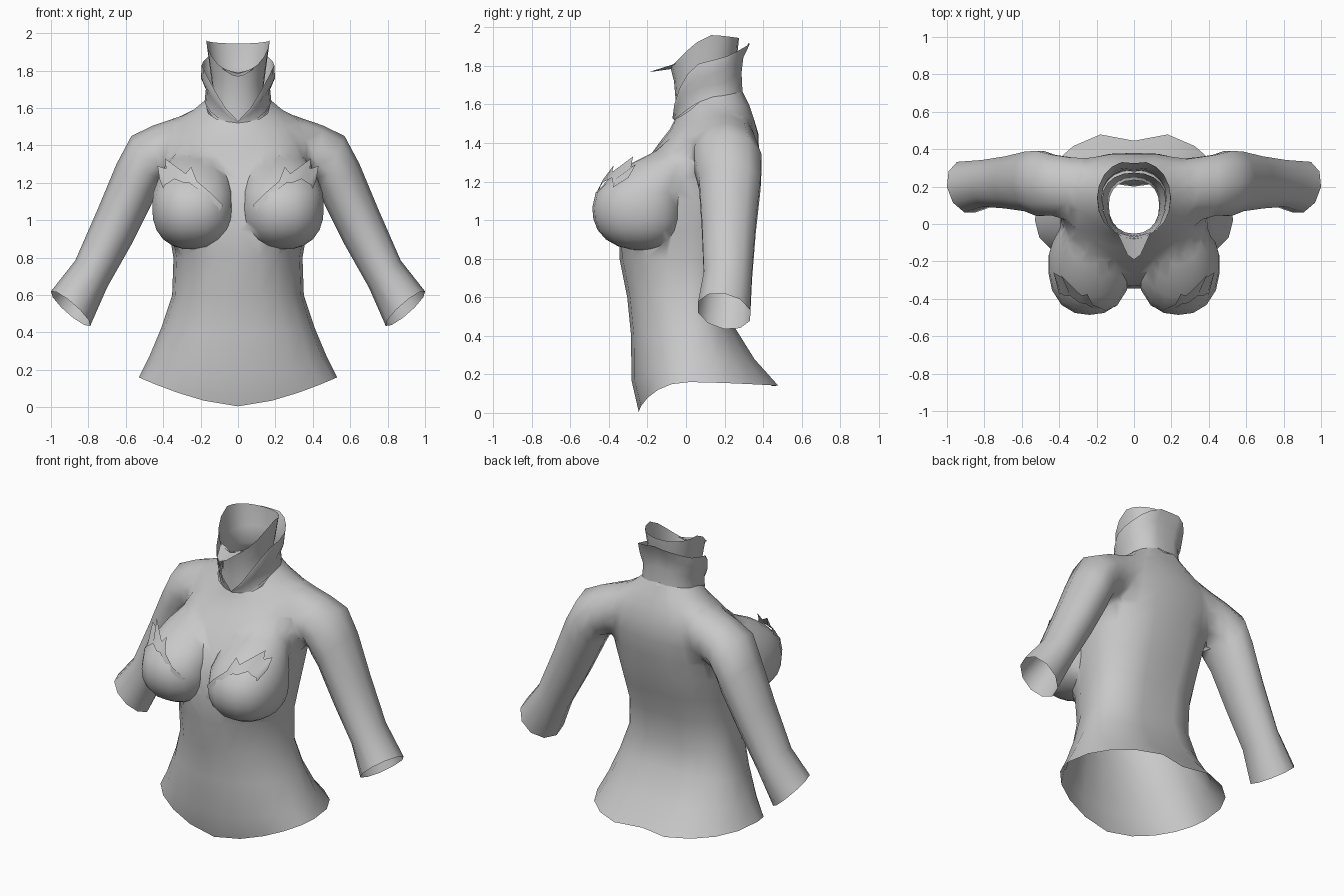
import bpy, bmesh, math
from mathutils import Vector

if "Cube" in bpy.data.objects:
    bpy.data.objects.remove(bpy.data.objects["Cube"])

grey = bpy.data.materials.new("plain_grey")
grey.diffuse_color = (0.58, 0.58, 0.58, 1)
grey.use_nodes = True
grey.node_tree.nodes["Principled BSDF"].inputs["Base Color"].default_value = grey.diffuse_color


def add(name, bm, mirror=False):
    """Turn a bmesh into an object, optionally mirrored across x."""
    bmesh.ops.recalc_face_normals(bm, faces=bm.faces)
    mesh = bpy.data.meshes.new(name)
    bm.to_mesh(mesh)
    bm.free()
    mesh.materials.append(grey)
    mesh.materials.append(grey)
    ob = bpy.data.objects.new(name, mesh)
    bpy.context.collection.objects.link(ob)
    if mirror:
        ob.modifiers.new("Mirror", 'MIRROR')
    return ob


def activate(ob):
    bpy.ops.object.select_all(action='DESELECT')
    ob.select_set(True)
    bpy.context.view_layer.objects.active = ob


def smooth(ob, angle=60):
    activate(ob)
    bpy.ops.object.shade_smooth_by_angle(angle=math.radians(angle))


def loft(rings, caps=False):
    """Tube through closed rings; caps (slot 1) are cut open again after joining."""
    bm = bmesh.new()
    rows = [[bm.verts.new(p) for p in r] for r in rings]
    n = len(rows[0])
    for a, b in zip(rows, rows[1:]):
        for i in range(n):
            j = (i + 1) % n
            bm.faces.new((a[i], a[j], b[j], b[i]))
    if caps:
        for row in (rows[0], rows[-1]):
            mid = bm.verts.new(sum((p.co for p in row), Vector()) / n)
            for i in range(n):
                bm.faces.new((row[i], row[(i + 1) % n], mid)).material_index = 1
    return bm


def body_ring(zf, zs, zb, w, yf, yb, ys, bulge=0.0, vee=0.0, groove=0.025, n=20):
    """Ring with own front, side and back heights and depths.
    bulge fills the chest beside the middle, vee points the front edge,
    groove dents the spine."""
    pts = []
    for i in range(n):
        t = 2 * math.pi * i / n
        c, s = math.cos(t), math.sin(t)
        end_y, end_z = (yf, zf) if c > 0 else (yb, zb)
        y = ys + (end_y - ys) * abs(c) ** 0.9
        lift = 1 - abs(s) ** vee if vee and c > 0 else abs(c) ** 1.3
        z = zs + (end_z - zs) * lift
        if c > 0:
            y -= bulge * math.sin(2 * t) ** 2
        if i == n // 2:
            y -= groove
        pts.append((w * math.copysign(abs(s) ** 0.92, s), y, z))
    return pts


# Torso: open hem with a front point, waist, full chest and shoulder slope
torso_rings = [
    (.005, .16, .14, .53, -.245, .50, .02, 0, 1.4, .055),
    (.17, .27, .28, .475, -.283, .37, .03),
    (.40, .42, .45, .412, -.285, .26, .04),
    (.60, .60, .60, .352, -.305, .225, .03),
    (.80, .80, .80, .345, -.345, .255, .03),
    (.95, .95, .95, .370, -.345, .305, .03, .05),
    (1.10, 1.10, 1.10, .390, -.33, .35, .05, .07),
    (1.22, 1.22, 1.22, .400, -.275, .38, .10, .07),
    (1.33, 1.33, 1.33, .400, -.19, .405, .15, .05),
    (1.42, 1.45, 1.45, .395, -.125, .40, .18, .01),
    (1.47, 1.54, 1.54, .335, -.085, .37, .18),
    (1.50, 1.59, 1.60, .245, -.07, .335, .16),
    (1.52, 1.64, 1.67, .178, -.06, .30, .14),
]
torso = add("torso", loft([body_ring(*r) for r in torso_rings], caps=True))

# Sleeved arms: each ring from its outer point, inner point (x, z) and y range;
# the first ring is buried in the shoulder, the last leans as a cuff
arm = [
    ((.20, 1.56), (.22, 1.30), .09, .33),
    ((.33, 1.565), (.34, 1.22), .03, .38),
    ((.46, 1.54), (.41, 1.19), .02, .395),
    ((.57, 1.45), (.44, 1.14), .04, .395),
    ((.65, 1.30), (.465, 1.08), .065, .39),
    ((.75, 1.06), (.57, .87), .08, .365),
    ((.87, .785), (.70, .64), .09, .345),
    ((1.0, .62), (.79, .435), .06, .335),
]
parts = []
for side in (1, -1):
    rings = []
    for o, i, yf, yb in arm:
        out, inn = Vector((o[0], 0, o[1])), Vector((i[0], 0, i[1]))
        mid, half = (out + inn) / 2, (out - inn) / 2
        lean = Vector((.02, 0, -.022)) if o[0] == 1.0 else Vector()
        ring = []
        for k in range(10):
            t = 2 * math.pi * k / 10
            p = mid + half * math.cos(t) + lean * math.sin(t)
            p.y = (yf + yb) / 2 + (yb - yf) / 2 * math.sin(t) * 1.03
            p.x *= side
            ring.append(p)
        rings.append(ring)
    parts.append(add("arm", loft(rings, caps=True)))

# Bust: slightly boxy round forms whose upper half runs back into the chest
C, R, N = Vector((.238, -.21, 1.065)), Vector((.222, .276, .222)), 2.35
TOP, SLOPE = .30, .18
for side in (1, -1):
    bm = bmesh.new()
    bmesh.ops.create_uvsphere(bm, u_segments=18, v_segments=12, radius=1)
    for p in bm.verts:
        q = p.co / sum(abs(a) ** N for a in p.co) ** (1 / N)
        up = max(q.z, 0)
        p.co = (side * (C.x + R.x * q.x),
                C.y + (R.y if q.y < 0 else .2) * q.y + SLOPE * up ** 2,
                C.z + (TOP if q.z > 0 else R.z) * q.z)
    parts.append(add("bust", bm))

# Join arms and bust to the torso as one skin
for part in parts:
    mod = torso.modifiers.new("Join", 'BOOLEAN')
    mod.operation, mod.solver, mod.object = 'UNION', 'EXACT', part
    activate(torso)
    bpy.ops.object.modifier_apply(modifier=mod.name)
    bpy.data.objects.remove(part)

# Open the hem, neck and cuffs, then soften the shoulder and chest joints
bm = bmesh.new()
bm.from_mesh(torso.data)
caps = [f for f in bm.faces if f.material_index == 1]
bmesh.ops.delete(bm, geom=caps, context='FACES')
bmesh.ops.remove_doubles(bm, verts=bm.verts, dist=.008)
soft = [p for p in bm.verts if 1.17 < p.co.z < 1.6 and .1 < abs(p.co.x) < .48]
for _ in range(3):
    bmesh.ops.smooth_vert(bm, verts=soft, factor=.4,
                          use_axis_x=True, use_axis_y=True, use_axis_z=True)
bm.to_mesh(torso.data)
bm.free()
smooth(torso)

# Neck tube with a rim that dips at the front
neck = [
    (1.50, 1.62, 1.65, .172, -.055, .290, .14),
    (1.60, 1.70, 1.72, .135, -.052, .235, .10),
    (1.72, 1.80, 1.82, .148, -.062, .262, .12),
    (1.79, 1.96, 1.945, .170, -.080, .275, .13),
]
smooth(add("neck", loft([body_ring(*r, groove=0) for r in neck])))

# Outer collar, closing to a V at the front and rising at the back
collar = [
    (1.52, 1.64, 1.67, .178, -.060, .300, .14),
    (1.523, 1.70, 1.77, .172, -.064, .295, .14, 0, 1.4),
    (1.526, 1.76, 1.85, .198, -.067, .305, .14, 0, 1.4),
    (1.53, 1.83, 1.92, .194, -.070, .340, .14, 0, 1.25),
]
smooth(add("collar", loft([body_ring(*r, groove=.015) for r in collar])))

# Pointed lip under the chin
bm = bmesh.new()
lip = [(0, -.07, 1.785), (.09, -.045, 1.815), (.035, -.165, 1.777), (0, -.19, 1.768)]
v = [bm.verts.new(p) for p in lip]
bm.faces.new((v[0], v[3], v[2], v[1]))
smooth(add("collar_lip", bm, mirror=True))


# Jagged upper edge of the cup: base row on the bust, tips standing off it
def on_bust(x, z, off):
    up = max((z - C.z) / TOP, 0)
    d = 1 - abs((x - C.x) / R.x) ** N - up ** N
    return C.y + SLOPE * up ** 2 - R.y * max(d, 0) ** (1 / N) + off


base = [(.10, 1.05), (.16, 1.12), (.22, 1.17), (.26, 1.20), (.29, 1.20),
        (.34, 1.22), (.37, 1.20), (.39, 1.19), (.40, 1.17)]
tips = [(.08, 0, 1.08), (.15, 0, 1.15), (.22, 0, 1.21), (.25, -.375, 1.285),
        (.28, -.365, 1.25), (.39, -.275, 1.33), (.385, -.285, 1.275),
        (.43, -.26, 1.29), (.42, -.28, 1.22)]
bm = bmesh.new()
low = [bm.verts.new((x, on_bust(x, z, .004), z)) for x, z in base]
top = [bm.verts.new((x, min(on_bust(x, z, -.01), y), z)) for x, y, z in tips]
for i in range(len(low) - 1):
    bm.faces.new((low[i], low[i + 1], top[i + 1], top[i]))
smooth(add("jagged_edge", bm, mirror=True))
